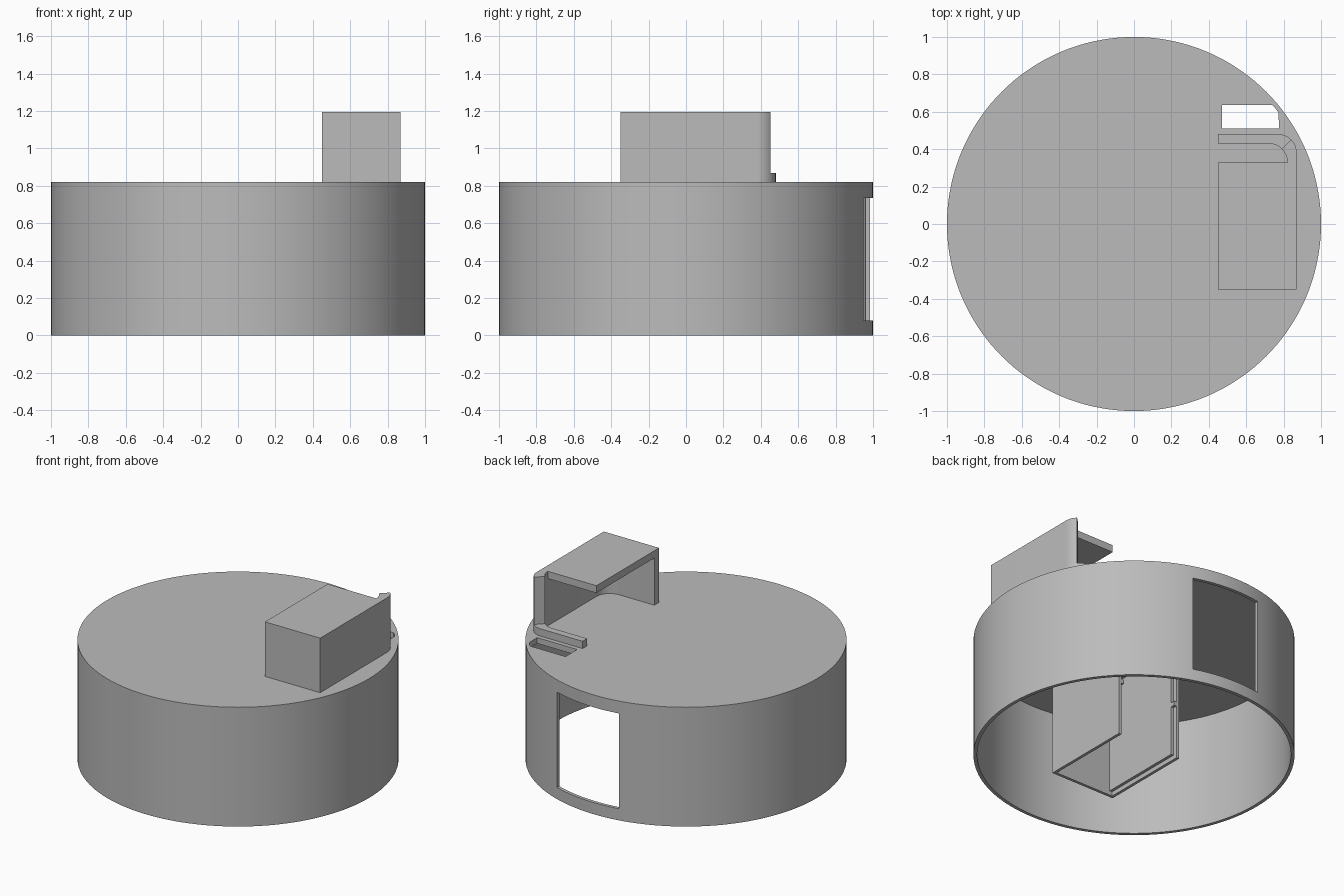
import bpy
import bmesh
from math import cos, sin, radians

if "Cube" in bpy.data.objects:
    bpy.data.objects.remove(bpy.data.objects["Cube"], do_unlink=True)

grey = bpy.data.materials.new("plain_grey")
grey.use_nodes = True
grey.diffuse_color = (0.5, 0.5, 0.5, 1)
grey.node_tree.nodes["Principled BSDF"].inputs["Base Color"].default_value = (0.5, 0.5, 0.5, 1)


def prism(name, outline, z0, z1):
    """Extrude a flat outline from z0 up to z1."""
    bm = bmesh.new()
    base = bm.faces.new([bm.verts.new((x, y, z0)) for x, y in outline])
    top = bmesh.ops.extrude_face_region(bm, geom=[base])["geom"]
    verts = [v for v in top if isinstance(v, bmesh.types.BMVert)]
    bmesh.ops.translate(bm, verts=verts, vec=(0, 0, z1 - z0))
    bmesh.ops.recalc_face_normals(bm, faces=bm.faces)
    mesh = bpy.data.meshes.new(name)
    bm.to_mesh(mesh)
    bm.free()
    mesh.materials.append(grey)
    ob = bpy.data.objects.new(name, mesh)
    bpy.context.collection.objects.link(ob)
    return ob


def arc(cx, cy, r, a0, a1, n=8):
    angles = [radians(a0 + (a1 - a0) * i / n) for i in range(n + 1)]
    return [(cx + r * cos(a), cy + r * sin(a)) for a in angles]


def rect(x0, x1, y0, y1):
    return [(x0, y0), (x1, y0), (x1, y1), (x0, y1)]


def activate(ob):
    bpy.ops.object.select_all(action='DESELECT')
    ob.select_set(True)
    bpy.context.view_layer.objects.active = ob


def smooth(ob):
    activate(ob)
    bpy.ops.object.shade_smooth_by_angle(angle=radians(30))


def cut(ob, cutter):
    cutter.hide_render = True
    mod = ob.modifiers.new("cut", 'BOOLEAN')
    mod.operation = 'DIFFERENCE'
    mod.solver = 'EXACT'
    mod.object = cutter
    activate(ob)
    bpy.ops.object.modifier_apply(modifier=mod.name)
    bpy.data.objects.remove(cutter, do_unlink=True)


H, PLATE, INNER = 0.82, 0.04, 0.977

# Round housing, open below, with a rear window and a slot in the top
housing = prism("housing", arc(0, 0, 1, 0, 357.5, 143), 0, H)
cut(housing, prism("hollow", arc(0, 0, INNER, 0, 357.5, 143), -0.1, H - PLATE))
cut(housing, prism("window_cutter", rect(-0.18, 0.315, 0.7, 1.2), 0.08, 0.735))
slot = [(0.47, 0.51), (0.775, 0.51), (0.773, 0.595), (0.755, 0.62), (0.738, 0.637), (0.47, 0.637)]
cut(housing, prism("slot_cutter", slot, 0.7, 0.9))
smooth(housing)

# Hood on top: tall wall with rounded inside corner, and its roof
inside = [(0.82, 0.33)] + arc(0.72, -0.2, 0.1, 0, -90) + [(0.45, -0.30)]
outer_bend = (0.77, 0.38, 0.1)
inner_bend = (0.72, 0.33, 0.1)
hood_wall = prism("hood_wall", [(0.45, -0.35), (0.87, -0.35)] + arc(*outer_bend, 0, 45)
                  + arc(*inner_bend, 45, 0)[:-1] + inside, H, 1.195)
hood_roof = prism("hood_roof", inside + [(0.45, 0.33)], 1.145, 1.195)

# Low rib that carries on round the bend of the wall
low_rib = prism("low_rib", arc(*outer_bend, 45, 90) + [(0.45, 0.48), (0.45, 0.43)]
                + arc(*inner_bend, 90, 45), H, 0.87)
for ob in (hood_wall, hood_roof, low_rib):
    smooth(ob)

# Inner compartment under the top: three thin walls, open to the back
X, Y0, Y1, T = 0.245, -0.50, 0.145, 0.02
top = H - PLATE
prism("compartment_wall",
      [(-X, Y1), (-X, Y0), (X, Y0), (X, Y1), (X - T, Y1), (X - T, Y0 + T),
       (-X + T, Y0 + T), (-X + T, Y1)], 0, top)

# Inset ledges along the inside of the two side walls
for side, label in ((1, "left"), (-1, "right")):
    a, b = sorted((side * (X - T), side * (X - 2 * T)))
    prism(label + "_ledge", rect(a, b, Y0 + T, Y1 - 0.03), 0.03, top)
    prism(label + "_catch", rect(a, b, Y1 - 0.03, Y1), 0.37, 0.4)
